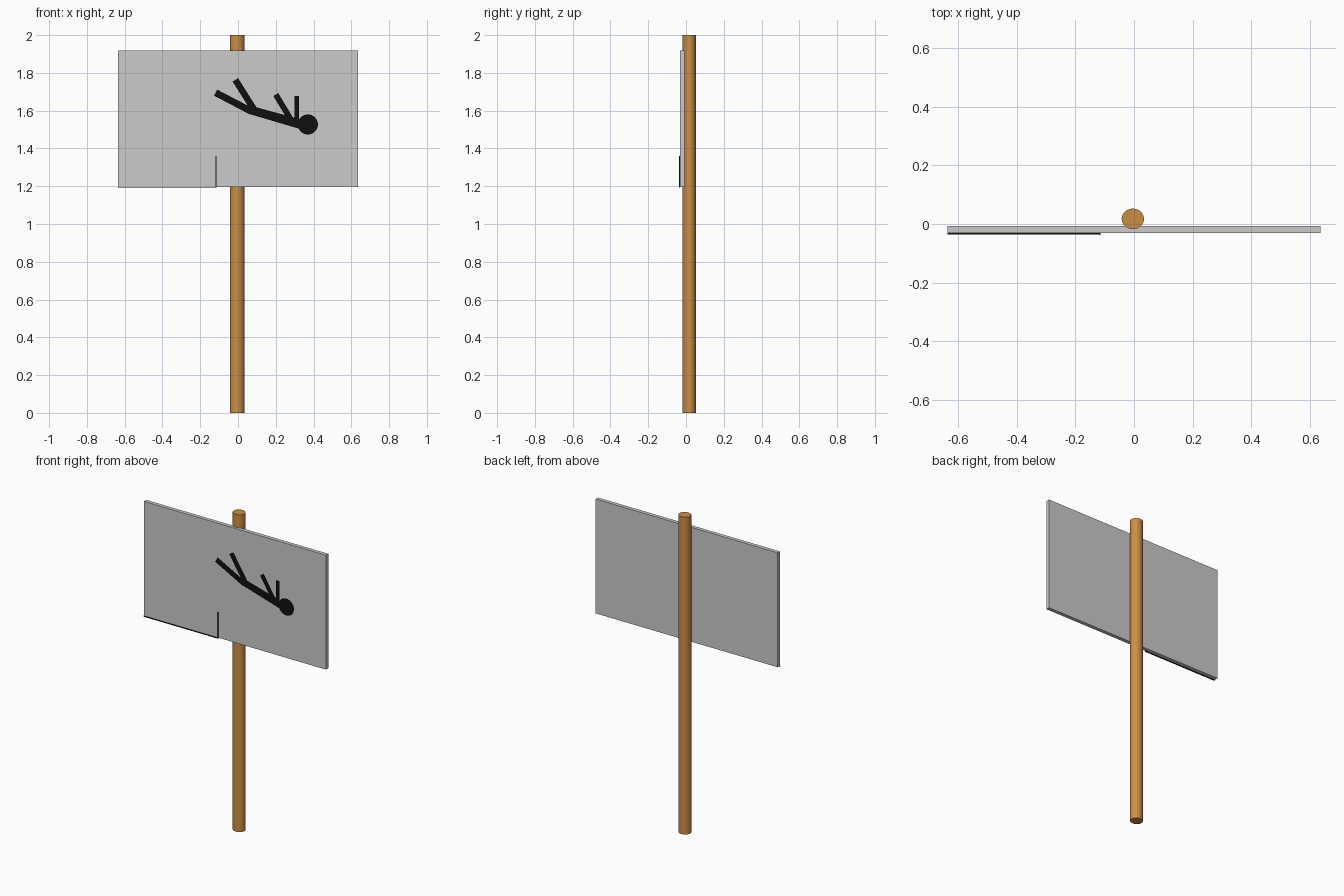
import bpy, bmesh, math
from mathutils import Vector

if "Cube" in bpy.data.objects:
    bpy.data.objects.remove(bpy.data.objects["Cube"])


def material(name, color):
    m = bpy.data.materials.new(name)
    m.diffuse_color = color
    m.use_nodes = True
    m.node_tree.nodes["Principled BSDF"].inputs["Base Color"].default_value = m.diffuse_color
    return m


wood = material("wood", (0.60, 0.27, 0.06, 1))
black = material("black_paint", (0.005, 0.005, 0.005, 1))


def flat_mesh(name, polygons, mat, y):
    """Flat front-facing decal from (x, z) outlines."""
    bm = bmesh.new()
    for poly in polygons:
        f = bm.faces.new([bm.verts.new((x, y, z)) for x, z in poly])
        f.normal_update()
        if f.normal.y > 0:
            f.normal_flip()
    me = bpy.data.meshes.new(name)
    bm.to_mesh(me)
    bm.free()
    me.materials.append(mat)
    ob = bpy.data.objects.new(name, me)
    bpy.context.collection.objects.link(ob)
    return ob


def limb(a, b, w0, w1):
    a, b = Vector(a), Vector(b)
    d = (b - a).normalized()
    n = Vector((-d.y, d.x))
    return [a + n * w0 / 2, a - n * w0 / 2, b - n * w1 / 2, b + n * w1 / 2]


def box(name, lo, hi, mat=None):
    lo, hi = Vector(lo), Vector(hi)
    bpy.ops.mesh.primitive_cube_add(size=1, location=(lo + hi) / 2)
    ob = bpy.context.object
    ob.name = name
    ob.scale = hi - lo
    bpy.ops.object.transform_apply(location=False, rotation=False, scale=True)
    if mat:
        ob.data.materials.append(mat)
    return ob


# Round wooden post
bpy.ops.mesh.primitive_cylinder_add(vertices=32, radius=1, depth=2,
                                    end_fill_type='TRIFAN',
                                    location=(-0.004, 0.0175, 1))
post = bpy.context.object
post.name = "post"
post.scale = (0.038, 0.035, 1)
bpy.ops.object.transform_apply(location=False, rotation=False, scale=True)
bpy.ops.object.shade_smooth_by_angle(angle=math.radians(40))
post.data.materials.append(wood)

# Sign board
box("board", (-0.635, -0.031, 1.197), (0.635, -0.007, 1.918))

# Thin painted edges of the ledge
box("ledge_bottom_edge", (-0.635, -0.036, 1.193), (-0.115, -0.031, 1.197), black)
box("ledge_side_edge", (-0.118, -0.038, 1.197), (-0.115, -0.031, 1.36), black)

# Falling figure pictogram: torso, two legs, two arms
flat_mesh("figure_body", [limb((0.065, 1.604), (0.345, 1.524), 0.044, 0.05)], black, -0.046)
flat_mesh("figure_legs", [
    limb((-0.118, 1.695), (0.075, 1.594), 0.036, 0.036),
    limb((-0.014, 1.763), (0.085, 1.606), 0.034, 0.034)], black, -0.0465)
flat_mesh("figure_arms", [
    limb((0.200, 1.685), (0.288, 1.540), 0.030, 0.030),
    limb((0.311, 1.677), (0.311, 1.530), 0.025, 0.025)], black, -0.047)

# Figure head
head = [(0.37 + 0.053 * math.cos(i * math.tau / 32),
         1.527 + 0.053 * math.sin(i * math.tau / 32)) for i in range(32)]
flat_mesh("figure_head", [head], black, -0.0475)
